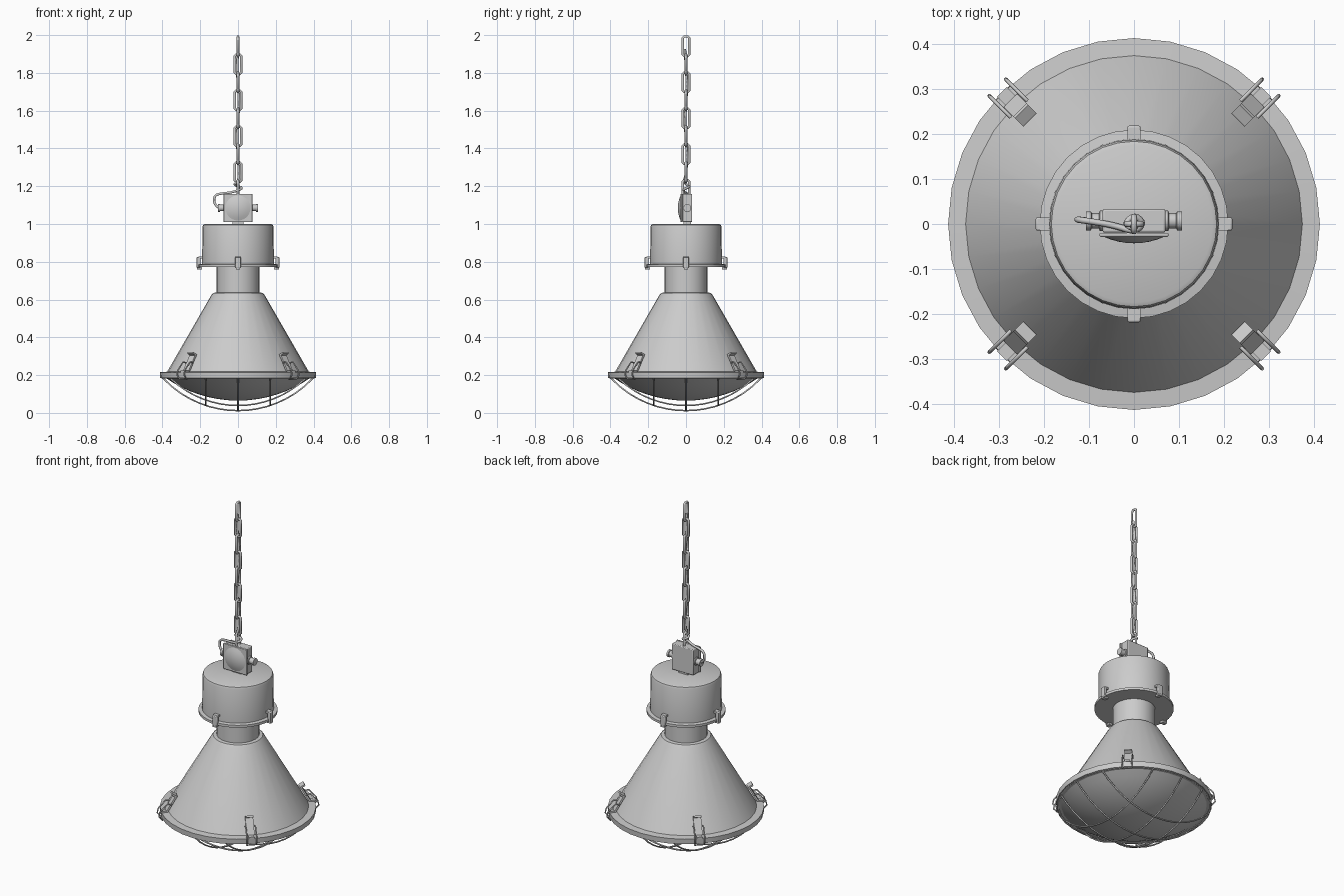
import bpy, math
from mathutils import Matrix, Vector

cube = bpy.data.objects.get("Cube")
if cube:
    bpy.data.objects.remove(cube)

metal = bpy.data.materials.new("grey metal")
metal.use_nodes = True
GREY = (0.6, 0.6, 0.6, 1)
metal.diffuse_color = GREY
metal.node_tree.nodes["Principled BSDF"].inputs["Base Color"].default_value = GREY


def finish(ob, name, angle=35):
    ob.name = name
    ob.data.materials.clear()
    ob.data.materials.append(metal)
    bpy.ops.object.select_all(action="DESELECT")
    ob.select_set(True)
    bpy.context.view_layer.objects.active = ob
    if ob.type == "MESH":
        bpy.ops.object.shade_smooth_by_angle(angle=math.radians(angle))
    return ob


def lathe(name, profile, steps=32):
    """Revolve (radius, height) points about z; end points on the axis close it."""
    verts, faces = [], []
    for r, z in profile:
        for i in range(steps):
            a = math.tau * i / steps
            verts.append((r * math.cos(a), r * math.sin(a), z))
    for j in range(len(profile) - 1):
        for i in range(steps):
            k = (i + 1) % steps
            a, b = j * steps, (j + 1) * steps
            faces.append((a + i, a + k, b + k, b + i))
    me = bpy.data.meshes.new(name)
    me.from_pydata(verts, [], faces)
    ob = bpy.data.objects.new(name, me)
    bpy.context.collection.objects.link(ob)
    bpy.context.view_layer.objects.active = ob
    ob.select_set(True)
    bpy.ops.object.mode_set(mode="EDIT")
    bpy.ops.mesh.select_all(action="SELECT")
    bpy.ops.mesh.remove_doubles(threshold=0.0001)
    bpy.ops.mesh.normals_make_consistent(inside=False)
    bpy.ops.object.mode_set(mode="OBJECT")
    return finish(ob, name)


def box(name, centre, size, matrix=Matrix(), bevel=0.0):
    bpy.ops.mesh.primitive_cube_add(size=1)
    ob = bpy.context.object
    ob.data.transform(matrix @ Matrix.Translation(centre) @ Matrix.Diagonal((*size, 1)))
    if bevel:
        mod = ob.modifiers.new("Bevel", "BEVEL")
        mod.width, mod.segments = bevel, 2
    return finish(ob, name)


def wire(name, points, radius, cyclic=False, smooth=False, matrix=Matrix()):
    cu = bpy.data.curves.new(name, "CURVE")
    cu.dimensions = "3D"
    cu.bevel_depth, cu.bevel_resolution = radius, 1
    cu.use_fill_caps = True
    sp = cu.splines.new("NURBS" if smooth else "POLY")
    sp.points.add(len(points) - 1)
    for p, co in zip(sp.points, points):
        p.co = (*(matrix @ Vector(co)), 1)
    sp.use_cyclic_u = cyclic
    if smooth:
        sp.order_u, sp.resolution_u, sp.use_endpoint_u = 3, 4, True
    ob = bpy.data.objects.new(name, cu)
    bpy.context.collection.objects.link(ob)
    return finish(ob, name)


def dome(r, rim, low, n=8):
    """Profile of a spherical cap hanging below the rim."""
    sag = rim - low
    big = (r * r + sag * sag) / (2 * sag)
    top = math.asin(r / big)
    return [(big * math.sin(top * i / n), low + big * (1 - math.cos(top * i / n)))
            for i in range(n + 1)]


# Reflector with its rim, and the neck above it
lathe("shade", [(0.385, 0.185), (0.412, 0.185), (0.414, 0.215), (0.375, 0.218),
                (0.142, 0.622), (0.132, 0.635), (0.11, 0.638)])
lathe("neck", [(0.113, 0.62), (0.113, 0.78)])
lathe("glass", dome(0.39, 0.19, 0.065))

# Gear housing: flange, seam and drum
lathe("housing", [(0, 0.772), (0.21, 0.772), (0.21, 0.786), (0.19, 0.789),
                  (0.19, 0.8), (0.188, 0.985), (0.184, 0.996), (0.175, 1.0), (0, 1.0)])

# Flange clips
for i in range(4):
    rot = Matrix.Rotation(i * math.pi / 2, 4, "Z")
    box("housing_clip", (0.209, 0, 0.797), (0.02, 0.03, 0.058), rot, 0.004)
    box("housing_clip_top", (0.197, 0, 0.822), (0.024, 0.03, 0.01), rot)
    box("housing_clip_foot", (0.204, 0, 0.766), (0.028, 0.022, 0.012), rot)

# Guard wires lie on a sphere, in planes along both axes
guard = dome(0.405, 0.192, 0.012)
SAG = 0.18
BIG = (0.405 ** 2 + SAG ** 2) / (2 * SAG)
for turn in (0, math.pi / 2):
    rot = Matrix.Rotation(turn, 4, "Z")
    for off in (-0.17, 0, 0.17):
        half = math.sqrt(0.405 ** 2 - off ** 2)
        pts = []
        for i in range(17):
            y = half * (i / 8 - 1)
            pts.append((off, y, 0.012 + BIG - math.sqrt(BIG ** 2 - off ** 2 - y ** 2)))
        wire("guard_wire", pts, 0.0045, matrix=rot)
ring = [(0.403 * math.cos(math.tau * i / 32), 0.403 * math.sin(math.tau * i / 32), 0.187)
        for i in range(32)]
wire("guard_ring", ring, 0.005, cyclic=True)

# Rim latches: plate against the cone, lip, and a wire bail over the rim
slope = math.atan2(0.233, 0.404)
for i in range(4):
    rot = Matrix.Rotation(math.pi / 4 + i * math.pi / 2, 4, "Z")
    tilt = rot @ Matrix.Translation((0.378, 0, 0.218)) @ Matrix.Rotation(-slope, 4, "Y")
    box("latch_plate", (0.008, 0, 0.05), (0.01, 0.042, 0.1), tilt)
    box("latch_lip", (0.017, 0, 0.098), (0.03, 0.042, 0.01), tilt)
    box("latch_hook", (0.398, 0, 0.22), (0.036, 0.03, 0.01), rot)
    bail = [(0.362, 0.026, 0.265), (0.385, 0.026, 0.27), (0.425, 0.026, 0.225),
            (0.43, 0.026, 0.2), (0.41, 0.026, 0.178)]
    bail += [(r, -t, z) for r, t, z in reversed(bail)]
    wire("latch_bail", bail, 0.004, matrix=rot)

# Junction box with domed cover and cable glands
box("junction_box", (0, 0.007, 1.085), (0.14, 0.052, 0.15), bevel=0.004)
box("box_cover", (0, -0.024, 1.085), (0.154, 0.009, 0.15), bevel=0.003)
box("box_foot", (0, 0.007, 1.005), (0.06, 0.04, 0.02))
cap = lathe("cover_dome", dome(0.068, 0, -0.015, 4), 24)
cap.matrix_world = Matrix.Translation((0, -0.028, 1.085)) @ Matrix.Rotation(-math.pi / 2, 4, "X")
cap.matrix_world = (Matrix.Translation((0, -0.028, 1.085))
                    @ Matrix.Rotation(-math.pi / 2, 4, "X"))
for side in (-1, 1):
    gland = lathe("cable_gland", [(0, 0.06), (0.023, 0.06), (0.023, 0.076), (0.017, 0.078),
                                  (0.017, 0.094), (0.021, 0.096), (0.021, 0.107), (0, 0.107)], 12)
    gland.matrix_world = (Matrix.Translation((0, 0.007, 1.085))
                          @ Matrix.Rotation(side * math.pi / 2, 4, "Y"))

# Cable leaving the gland, looping over the box and winding round the chain
cable = [(-0.1, 0.007, 1.085), (-0.125, 0.01, 1.1), (-0.128, 0.01, 1.15),
         (-0.09, 0.005, 1.162), (-0.04, -0.004, 1.166), (0.0, -0.018, 1.178),
         (0.024, 0, 1.19), (0.0, 0.022, 1.2), (-0.022, 0, 1.21), (0, -0.012, 1.225)]
for i in range(8):
    a = i * math.pi / 2
    cable.append((0.006 * math.cos(a), 0.006 * math.sin(a), 1.26 + 0.095 * i))
wire("cable", cable, 0.007, smooth=True)

# Chain of alternating links
W, H, C = 0.017, 0.052, 0.008
for i in range(9):
    link = [(W, 0, H - C), (W - C, 0, H), (C - W, 0, H), (-W, 0, H - C),
            (-W, 0, C - H), (C - W, 0, -H), (W - C, 0, -H), (W, 0, C - H)]
    at = Matrix.Translation((0, 0, 1.18 + 0.095 * i))
    turn = Matrix.Rotation((i + 1) % 2 * math.pi / 2, 4, "Z")
    wire("chain_link", link, 0.007, cyclic=True, matrix=at @ turn)
